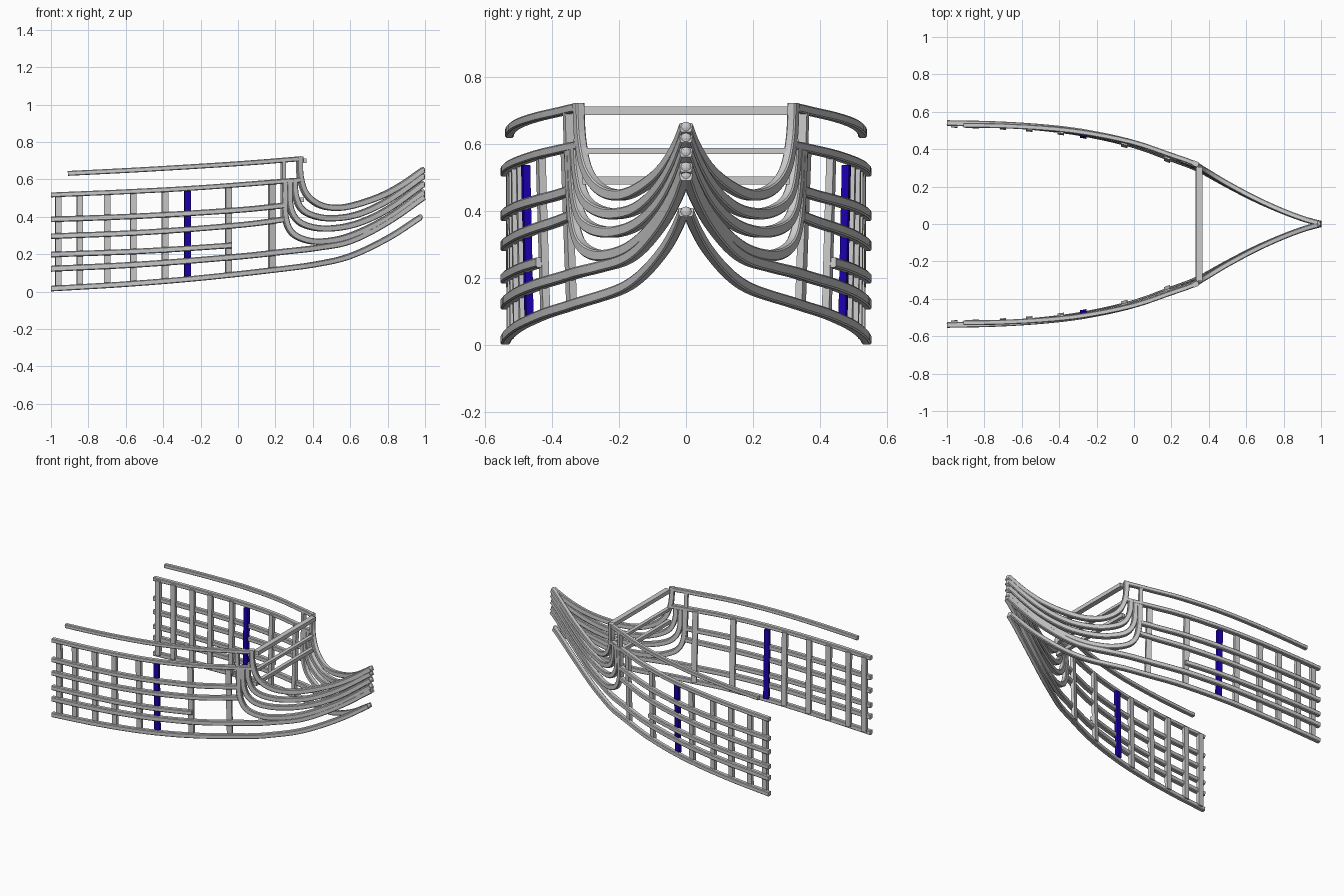
import bpy, bmesh, math
from mathutils import Vector

if "Cube" in bpy.data.objects:
    bpy.data.objects.remove(bpy.data.objects["Cube"])

# Half-breadth of the bow seen from above: (x, y)
PLAN = [(-1, .54), (-.75, .533), (-.5, .516), (-.27, .487), (0, .426), (.2, .354), (.34, .3),
        (.5, .211), (.65, .132), (.8, .065), (.92, .022), (1, .002)]


def interp(pts, x):
    """Smooth curve through (x, value) points."""
    n = len(pts)

    def slope(i):
        a, b = pts[max(i - 1, 0)], pts[min(i + 1, n - 1)]
        return (b[1] - a[1]) / (b[0] - a[0])
    i = max(0, min(n - 2, sum(p[0] <= x for p in pts) - 1))
    h = pts[i + 1][0] - pts[i][0]
    t = max(0, min(1, (x - pts[i][0]) / h))
    return ((2*t**3 - 3*t*t + 1) * pts[i][1] + (t**3 - 2*t*t + t) * h * slope(i)
            + (3*t*t - 2*t**3) * pts[i + 1][1] + (t**3 - t*t) * h * slope(i + 1))


def hull(x, z, inset=0):
    """Point on the hull side at station x and height z."""
    k = max(0, min(1, (x + 1) / 1.3))
    if x > .4:
        k *= max(0, (1 - x) / .6)
    y = interp(PLAN, x) + (z - .3) * .04 * k
    if z > .6 and x < .3:
        y -= .012 * (1 - k)
    return Vector((x, max(y - inset, .002), z))


def side_normal(x):
    d = interp(PLAN, min(x + .02, 1)) - interp(PLAN, max(x - .02, -1))
    return Vector((-d, min(x + .02, 1) - max(x - .02, -1), 0)).normalized()


def spline(pts, steps=5):
    """Catmull-Rom through (x, z) points."""
    p = [Vector(q) for q in pts]
    p = [2 * p[0] - p[1]] + p + [2 * p[-1] - p[-2]]
    out = []
    for i in range(1, len(p) - 2):
        a, b, c, d = p[i - 1:i + 3]
        for s in range(steps):
            t = s / steps
            out.append(.5 * (2*b + (c - a)*t + (2*a - 5*b + 4*c - d)*t*t + (3*b - a - 3*c + d)*t**3))
    return out + [p[-2]]


def sweep(name, path, thick, wide, chamfer=.3, mat=None):
    """Sweep a chamfered bar along the hull and mirror it to the other side."""
    bm = bmesh.new()
    a, b = thick / 2, wide / 2
    c = min(a, b) * chamfer
    prof = [(a, b - c), (a - c, b), (c - a, b), (-a, b - c), (-a, c - b), (c - a, -b), (a - c, -b), (a, c - b)]
    if chamfer == 0:
        prof = [(a, b), (-a, b), (-a, -b), (a, -b)]
    rings = []
    for i, p in enumerate(path):
        t = (path[min(i + 1, len(path) - 1)] - path[max(i - 1, 0)]).normalized()
        s = side_normal(p.x)
        s = (s - t * s.dot(t)).normalized()
        u = t.cross(s) * -1
        rings.append([bm.verts.new(p + s * q[0] + u * q[1]) for q in prof])
    n = len(prof)
    for r, q in zip(rings, rings[1:]):
        for j in range(n):
            bm.faces.new((r[j], r[(j + 1) % n], q[(j + 1) % n], q[j]))
    bm.faces.new(rings[0])
    bm.faces.new(rings[-1][::-1])
    bmesh.ops.recalc_face_normals(bm, faces=bm.faces)
    me = bpy.data.meshes.new(name)
    bm.to_mesh(me)
    bm.free()
    ob = bpy.data.objects.new(name, me)
    bpy.context.collection.objects.link(ob)
    m = ob.modifiers.new("mirror", 'MIRROR')
    m.use_axis = (False, True, False)
    m.use_mirror_merge = False
    if mat:
        me.materials.append(mat)
    return ob


# Long side rails: (x, z) knots, thickness, height
BOTTOM = [(-1, .016), (-.6, .04), (-.2, .073), (.2, .117), (.42, .147), (.6, .19), (.8, .285), (.975, .397)]
TOP = [(-1, .517), (-.6, .534), (-.2, .556), (.33, .597)]
rails = {
    "bottom_rail": (BOTTOM, .028, .03),
    "lower_wale": ([(-1, .122), (-.5, .147), (0, .187), (.25, .214), (.42, .234), (.6, .27), (.8, .372), (.993, .505)], .03, .032),
    "short_rail": ([(-1, .198), (-.5, .217), (-.035, .247)], .03, .03),
    "middle_rail": ([(-1, .296), (-.5, .317), (0, .355), (.24, .385)], .03, .03),
    "upper_wale": ([(-1, .386), (-.5, .405), (0, .436), (.24, .46)], .03, .03),
    "sheer_rail": (TOP, .03, .026),
    "handrail": ([(-.91, .632), (-.5, .653), (0, .684), (.33, .71)], .026, .026),
}
for name, (pts, th, wd) in rails.items():
    sweep(name, [hull(p.x, p.y) for p in spline(pts, 6)], th, wd)

# Swooping head rails that meet at the tip of the bow
heads = [
    [(.33, .723), (.332, .62), (.36, .528), (.42, .472), (.5, .449), (.6, .457), (.75, .505), (.87, .567), (.99, .65)],
    [(.302, .605), (.306, .52), (.335, .447), (.4, .407), (.5, .392), (.64, .413), (.8, .487), (.99, .618)],
    [(.275, .6), (.278, .46), (.315, .383), (.39, .346), (.5, .338), (.64, .365), (.8, .44), (.99, .575)],
    [(.25, .6), (.25, .42), (.28, .325), (.35, .28), (.45, .268), (.6, .298), (.8, .395), (.99, .53)],
]
for i, pts in enumerate(heads):
    sweep(f"head_rail_{i + 1}", [hull(p.x, p.y) for p in spline(pts, 6)], .028, .033)

# Upright ribs inside the rails, one of them blue
blue = bpy.data.materials.new("blue_paint")
blue.diffuse_color = (.01, .0, .42, 1)
blue.use_nodes = True
blue.node_tree.nodes["Principled BSDF"].inputs["Base Color"].default_value = blue.diffuse_color
for i, x in enumerate([-.96, -.845, -.7, -.56, -.39, -.27, -.05, .18]):
    z0, z1 = interp(BOTTOM, x), interp(TOP, x)
    if x == -.27:
        z0, z1 = z0 + .01, z1 - .014
    path = [hull(x, z0 + (z1 - z0) * k / 6, .013) for k in range(7)]
    sweep("blue_rib" if x == -.27 else f"rib_{i + 1}", path, .022, .034, 0, blue if x == -.27 else None)

# Posts that carry the handrail
sweep("handrail_post", [hull(.243, z) for z in (.38, .5, .6, .70)], .025, .022, 0)

# Beams across the ship behind the head rails
for name, x, z, w, h, half in [("top_beam", .348, .7, .034, .026, .305),
                               ("middle_beam", .342, .58, .024, .018, .31),
                               ("lower_beam", .342, .492, .024, .024, .31)]:
    bpy.ops.mesh.primitive_cube_add(size=1, location=(x, 0, z))
    ob = bpy.context.object
    ob.name = name
    ob.scale = (w, half * 2, h)

# Round caps where both sides meet at the bow
for i, (x, z) in enumerate([(.975, .397), (.988, .505), (.988, .53), (.988, .575), (.988, .618), (.988, .65)]):
    bpy.ops.mesh.primitive_uv_sphere_add(segments=12, ring_count=6, radius=.017, location=(x, 0, z))
    ob = bpy.context.object
    ob.name = f"bow_cap_{i + 1}"
    ob.scale.x = .7
